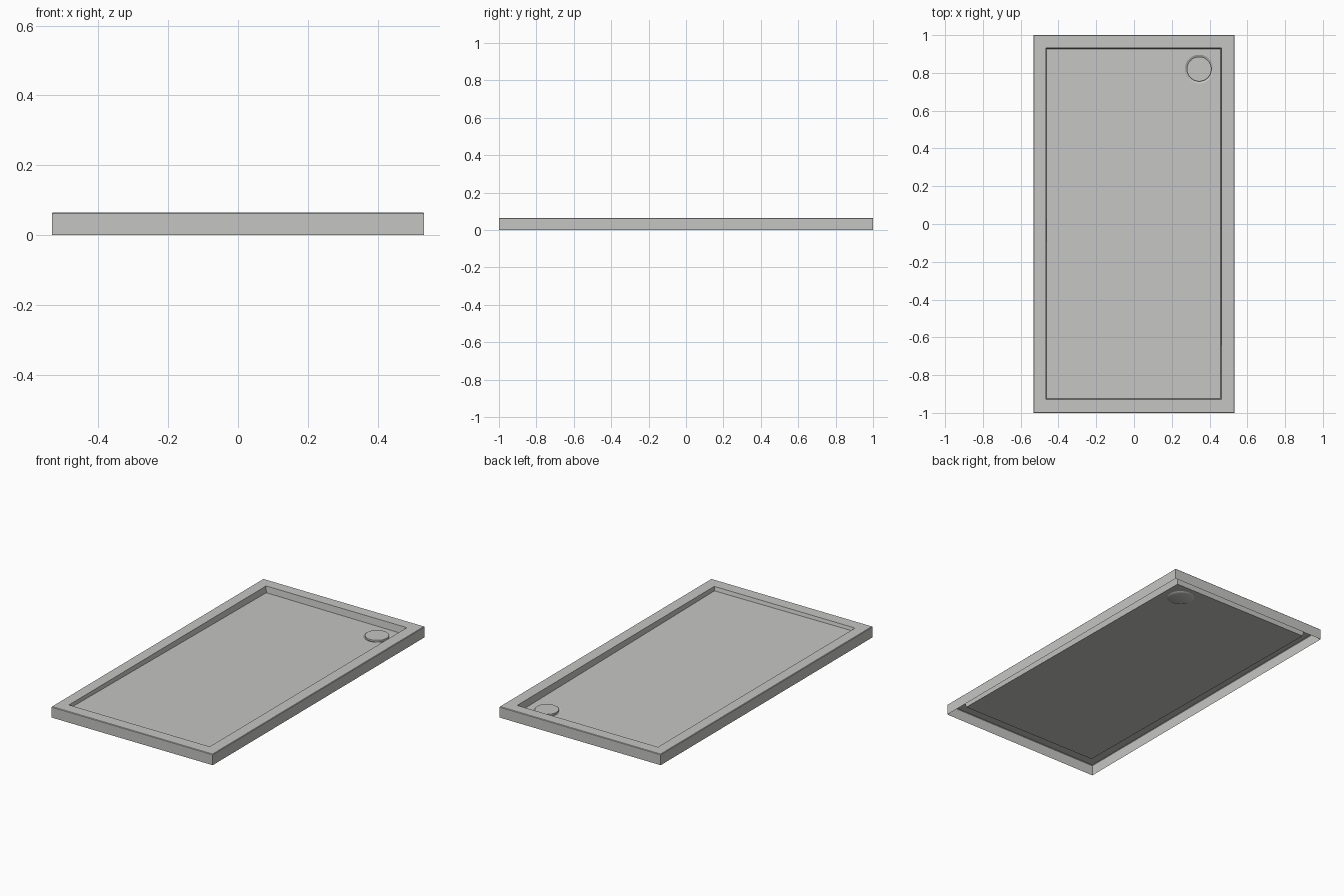
import bpy, bmesh, math
from mathutils import Vector

old = bpy.data.objects.get("Cube")
if old:
    bpy.data.objects.remove(old, do_unlink=True)

# One matte grey for everything
grey = bpy.data.materials.new("light grey")
grey.use_nodes = True
colour = (0.56, 0.56, 0.55, 1)
grey.diffuse_color = colour
grey.node_tree.nodes["Principled BSDF"].inputs["Base Color"].default_value = colour

HEIGHT = 0.065
DRAIN = (0.345, 0.82)
SIDES = 48


def floor_z(x, y):
    """Floor falls gently toward the drain corner."""
    return 0.023 + (0.46 - x) * 0.005 + (0.93 - y) * 0.01


def rectangle(bm, x0, x1, y0, y1, z=None):
    corners = [(x0, y0), (x1, y0), (x1, y1), (x0, y1)]
    return [bm.verts.new((x, y, floor_z(x, y) if z is None else z)) for x, y in corners]


def ring(bm, radius, drop=0.0, z=None):
    verts = []
    for i in range(SIDES):
        a = 2 * math.pi * i / SIDES
        x, y = DRAIN[0] + radius * math.cos(a), DRAIN[1] + radius * math.sin(a)
        verts.append(bm.verts.new((x, y, floor_z(x, y) - drop if z is None else z)))
    return verts


def bridge(bm, loops):
    for a, b in zip(loops, loops[1:]):
        n = len(a)
        for i in range(n):
            j = (i + 1) % n
            bm.faces.new((a[i], a[j], b[j], b[i]))


def loop_edges(bm, loop):
    edges = []
    for a, b in zip(loop, loop[1:] + loop[:1]):
        edges.append(bm.edges.get((a, b)) or bm.edges.new((a, b)))
    return edges


def finish(bm, name):
    mesh = bpy.data.meshes.new(name)
    bm.to_mesh(mesh)
    bm.free()
    mesh.materials.append(grey)
    obj = bpy.data.objects.new(name, mesh)
    bpy.context.collection.objects.link(obj)
    bpy.ops.object.select_all(action="DESELECT")
    obj.select_set(True)
    bpy.context.view_layer.objects.active = obj
    bpy.ops.object.shade_smooth_by_angle(angle=math.radians(30))


# Tray shell, open underneath: outer walls, softened rim, basin walls
bm = bmesh.new()
w, l, soft = 0.533, 1.0, 0.003
shell = [
    rectangle(bm, -w, w, -l, l, 0),
    rectangle(bm, -w, w, -l, l, HEIGHT - soft),
    rectangle(bm, -w + soft, w - soft, -l + soft, l - soft, HEIGHT),
    rectangle(bm, -0.467, 0.463, -0.928, 0.932, HEIGHT),
    rectangle(bm, -0.462, 0.458, -0.923, 0.927),
]
bridge(bm, shell)

# Shallow drain dish sunk into the floor
dish = [ring(bm, 0.076), ring(bm, 0.071, 0.003), ring(bm, 0.064, 0.006)]
bridge(bm, dish)
bm.faces.new(dish[-1])

# Sloping floor around the dish
bmesh.ops.triangle_fill(bm, use_beauty=True, normal=Vector((0, 0, 1)),
                        edges=loop_edges(bm, shell[-1]) + loop_edges(bm, dish[0]))
finish(bm, "shower_tray")

# Raised round drain cover
bm = bmesh.new()
cover = [ring(bm, 0.064, z=0.02), ring(bm, 0.065, z=0.0215),
         ring(bm, 0.065, z=0.031), ring(bm, 0.062, z=0.033)]
bridge(bm, cover)
bm.faces.new(cover[-1])
bm.faces.new(list(reversed(cover[0])))
finish(bm, "drain_cover")
